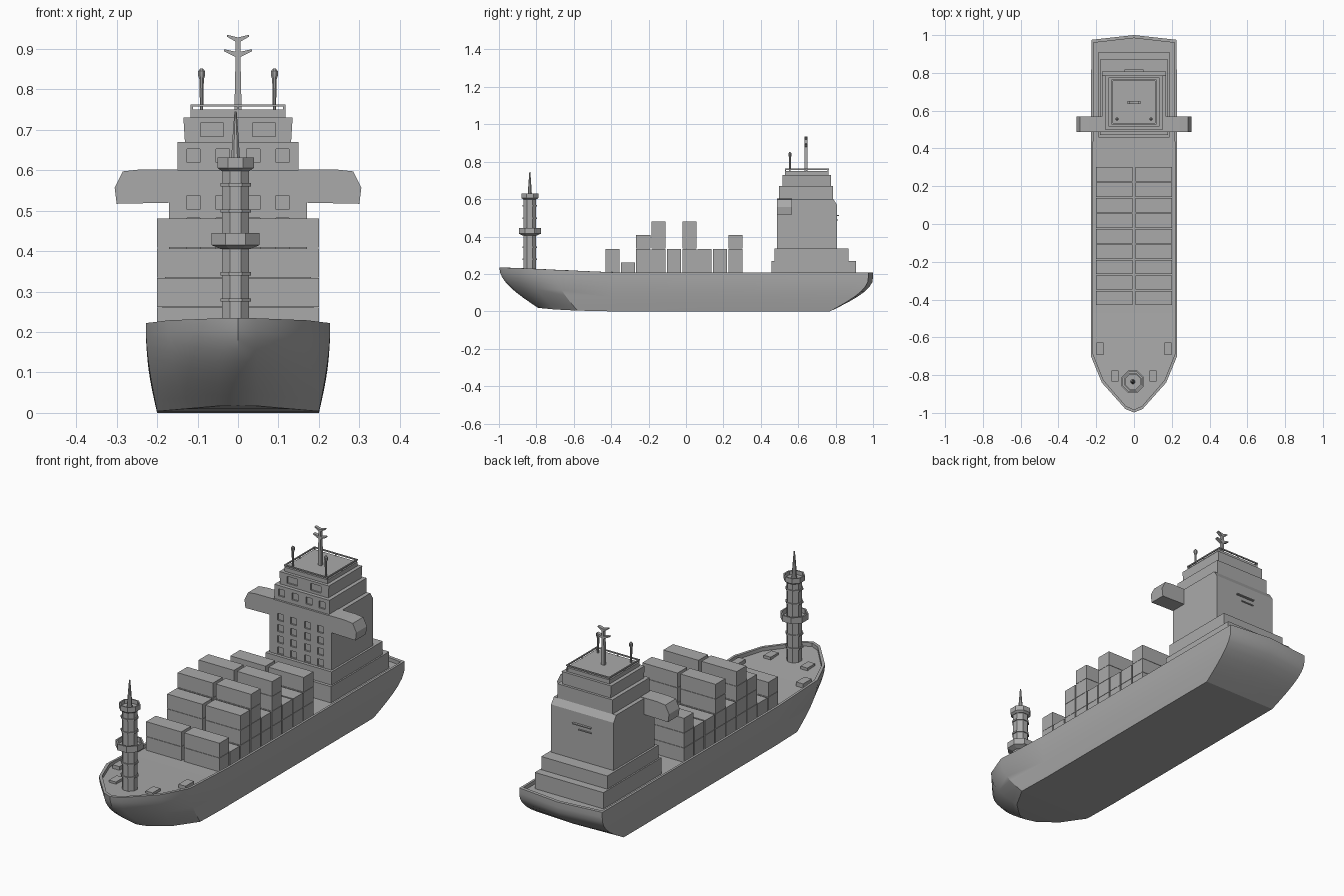
import bpy, bmesh, math
from mathutils import Matrix, Vector

if "Cube" in bpy.data.objects:
    bpy.data.objects.remove(bpy.data.objects["Cube"])

grey = bpy.data.materials.new("plain grey")
grey.use_nodes = True
grey.diffuse_color = (0.4, 0.4, 0.4, 1)
grey.node_tree.nodes["Principled BSDF"].inputs["Base Color"].default_value = (0.4, 0.4, 0.4, 1)


def finish(name, bm, smooth=False):
    bmesh.ops.recalc_face_normals(bm, faces=bm.faces)
    mesh = bpy.data.meshes.new(name)
    bm.to_mesh(mesh)
    bm.free()
    mesh.materials.append(grey)
    ob = bpy.data.objects.new(name, mesh)
    bpy.context.collection.objects.link(ob)
    if smooth:
        bpy.ops.object.select_all(action='DESELECT')
        ob.select_set(True)
        bpy.context.view_layer.objects.active = ob
        bpy.ops.object.shade_smooth_by_angle(angle=math.radians(30))
    return ob


def add_box(bm, x, y, z):
    size = [b - a for a, b in (x, y, z)]
    mid = [(a + b) / 2 for a, b in (x, y, z)]
    return bmesh.ops.create_cube(bm, matrix=Matrix.Translation(mid) @ Matrix.Diagonal((*size, 1)))["verts"]


def box(name, x, y, z, taper=0):
    bm = bmesh.new()
    for v in add_box(bm, x, y, z):
        if taper and v.co.z < sum(z) / 2:
            v.co.x *= 1 - taper
    return finish(name, bm)


def prism(name, profile, axis, start, end):
    """Extrude a 2D profile along x or y."""
    bm = bmesh.new()
    place = (lambda a, b: (start, a, b)) if axis == 'x' else (lambda a, b: (a, start, b))
    face = bm.faces.new([bm.verts.new(place(a, b)) for a, b in profile])
    out = bmesh.ops.extrude_face_region(bm, geom=[face])["geom"]
    step = Vector((end - start, 0, 0)) if axis == 'x' else Vector((0, end - start, 0))
    bmesh.ops.translate(bm, vec=step, verts=[v for v in out if isinstance(v, bmesh.types.BMVert)])
    return finish(name, bm)


def lathe(name, x, y, profile, sides=8, smooth=False):
    """Stack rings of (radius, height) around a vertical axis."""
    bm = bmesh.new()
    rings = []
    for r, z in profile:
        angles = [(i + 0.5) * math.tau / sides for i in range(sides)]
        rings.append([bm.verts.new((x + r * math.cos(a), y + r * math.sin(a), z)) for a in angles])
    for low, high in zip(rings, rings[1:]):
        for i in range(sides):
            j = (i + 1) % sides
            bm.faces.new((low[i], low[j], high[j], high[i]))
    bm.faces.new(rings[0])
    bm.faces.new(rings[-1])
    return finish(name, bm, smooth)


# Hull: each outline station has a rim point and a bottom point, stern to bow
stations = [
    ((0, 1.0, 0.208), (0, 0.77, 0)),
    ((0.226, 0.975, 0.208), (0.2, 0.77, 0)),
    ((0.228, 0, 0.208), (0.2, 0, 0)),
    ((0.228, -0.4, 0.209), (0.2, -0.4, 0)),
    ((0.228, -0.7, 0.222), (0.2, -0.58, 0.004)),
    ((0.17, -0.84, 0.229), (0.13, -0.7, 0.01)),
    ((0.045, -0.98, 0.234), (0.05, -0.775, 0.017)),
    ((0, -0.998, 0.235), (0, -0.79, 0.018)),
]


def outline(bm, half):
    mirrored = [(-x, y, z) for x, y, z in half[-2:0:-1]]
    return [bm.verts.new(p) for p in half + mirrored]


bm = bmesh.new()
rings = []
LEVELS = 8
for k in range(LEVELS + 1):
    t = k / LEVELS
    half = []
    for top, bottom in stations:
        reach = min(t / 0.85, 1) if top[1] > 0.5 else t
        f = math.sin(reach * math.pi / 2)
        half.append([b + (a - b) * w for a, b, w in zip(top, bottom, (f, f, t))])
    rings.append(outline(bm, half))
for drop in (0, 0.018):
    rings.append(outline(bm, [(a[0] * 0.95, a[1] * 0.984, a[2] - drop) for a, b in stations]))
count = len(rings[0])
for low, high in zip(rings, rings[1:]):
    for i in range(count):
        j = (i + 1) % count
        bm.faces.new((low[i], low[j], high[j], high[i]))
for cap in (rings[0], rings[-1]):
    for i in range(count // 2):
        corners = [cap[i], cap[i + 1], cap[count - i - 1], cap[-i]]
        bm.faces.new(list(dict.fromkeys(corners)))
finish("hull", bm, True)

# Cargo containers, two columns of stacks with varied heights
DECK = 0.19
for row, height in enumerate((2, 1, 3, 4, 2, 4, 2, 2, 3)):
    y = -0.43 + row * 0.082
    for side, x in (("right", (-0.2, -0.008)), ("left", (0.008, 0.2))):
        bm = bmesh.new()
        for level in range(height):
            z = DECK + level * 0.0735
            add_box(bm, x, (y, y + 0.075), (z - 0.002, z + 0.07))
        finish(f"container_stack_{row + 1}_{side}", bm)

# Deckhouse tiers
box("deckhouse_base", (-0.187, 0.187), (0.457, 0.91), (0.18, 0.27))
box("deckhouse_step", (-0.18, 0.18), (0.472, 0.87), (0.26, 0.335))
tower = prism("deckhouse_tower", [(0.487, 0.32), (0.807, 0.32), (0.807, 0.57), (0.787, 0.6), (0.487, 0.6)],
              'x', -0.17, 0.17)
upper = box("upper_tier", (-0.15, 0.15), (0.497, 0.787), (0.595, 0.67))
bridge = box("bridge_tier", (-0.135, 0.135), (0.515, 0.775), (0.665, 0.73), 0.03)
box("roof_tier", (-0.117, 0.117), (0.53, 0.762), (0.725, 0.75))


def cut_windows(ob, front, xs, zs, w, h):
    """Recess a grid of windows into a front wall."""
    bm = bmesh.new()
    for x in xs:
        for z in zs:
            add_box(bm, (x - w / 2, x + w / 2), (front - 0.03, front + 0.008), (z - h / 2, z + h / 2))
    cutter = finish("window_cutter", bm)
    cutter.hide_render = True
    mod = ob.modifiers.new("windows", 'BOOLEAN')
    mod.operation, mod.solver, mod.object = 'DIFFERENCE', 'EXACT', cutter
    graph = bpy.context.evaluated_depsgraph_get()
    mesh = bpy.data.meshes.new_from_object(ob.evaluated_get(graph))
    ob.modifiers.clear()
    ob.data = mesh
    bpy.data.objects.remove(cutter)


columns = (-0.11, -0.038, 0.038, 0.11)
cut_windows(tower, 0.487, columns, [0.52 - 0.055 * r for r in range(4)], 0.033, 0.034)
cut_windows(upper, 0.497, columns, [0.636], 0.033, 0.034)
cut_windows(bridge, 0.515, (-0.064, 0.064), [0.7], 0.057, 0.034)

# Bridge wings and rear ledges
for side, s in (("left", 1), ("right", -1)):
    wing = [(0.15, 0.602), (0.24, 0.602), (0.285, 0.597), (0.305, 0.557), (0.3, 0.517), (0.15, 0.52)]
    prism(f"bridge_wing_{side}", [(s * x, z) for x, z in wing], 'y', 0.486, 0.568)
for i, z in enumerate((0.51, 0.485)):
    box(f"rear_ledge_{i + 1}", (-0.05, 0.05 - 0.03 * i), (0.8, 0.818 - 0.006 * i), (z, z + 0.005))

# Roof railing on short posts
bm = bmesh.new()
for s in (-1, 1):
    x, y = s * 0.115, 0.646 + s * 0.115
    add_box(bm, (x - 0.003, x + 0.003), (0.528, 0.764), (0.757, 0.763))
    add_box(bm, (-0.117, 0.117), (y - 0.003, y + 0.003), (0.757, 0.763))
    for p in (-0.113, 0, 0.113):
        add_box(bm, (x - 0.002, x + 0.002), (0.644 + p, 0.648 + p), (0.735, 0.758))
        add_box(bm, (p - 0.002, p + 0.002), (y - 0.002, y + 0.002), (0.735, 0.758))
finish("roof_railing", bm)

# Radar mast with two swept crossarms, and twin antennas
mast = [(0.009, 0.745), (0.006, 0.88), (0.034, 0.894), (0.034, 0.899), (0.006, 0.893),
        (0.006, 0.918), (0.027, 0.93), (0.027, 0.935), (0, 0.928)]
prism("radar_mast", mast + [(-x, z) for x, z in mast[-2::-1]], 'y', 0.634, 0.65)
for side, x in (("left", 0.09), ("right", -0.09)):
    lathe(f"antenna_{side}", x, 0.556,
          [(0.004, 0.74), (0.006, 0.825), (0.009, 0.833), (0.009, 0.845), (0.004, 0.851)], 8, True)

# Foremast with railed platforms, collars and spike
MX, MY = -0.006, -0.835
lathe("foremast_column", MX, MY, [(0.036, 0.18), (0.036, 0.61)])
lathe("foremast_lower_platform", MX, MY,
      [(0.04, 0.405), (0.064, 0.415), (0.064, 0.445), (0.056, 0.445), (0.056, 0.422), (0.034, 0.422)])
lathe("foremast_upper_platform", MX, MY,
      [(0.038, 0.598), (0.049, 0.606), (0.049, 0.631), (0.042, 0.631), (0.042, 0.612)])
for i, z in enumerate((0.275, 0.34, 0.495, 0.56)):
    lathe(f"foremast_collar_{i + 1}", MX, MY, [(0.041, z), (0.041, z + 0.008)])
lathe("foremast_spike", MX, MY, [(0.013, 0.605), (0.009, 0.67), (0.003, 0.745)])

# Foredeck hatches
for side, s in (("left", 1), ("right", -1)):
    for part, x, y, length in (("aft", 0.18, -0.66, 0.066), ("fore", 0.1, -0.805, 0.06)):
        box(f"{part}_hatch_{side}", (s * x - 0.019, s * x + 0.019),
            (y - length / 2, y + length / 2), (0.19, 0.222))
